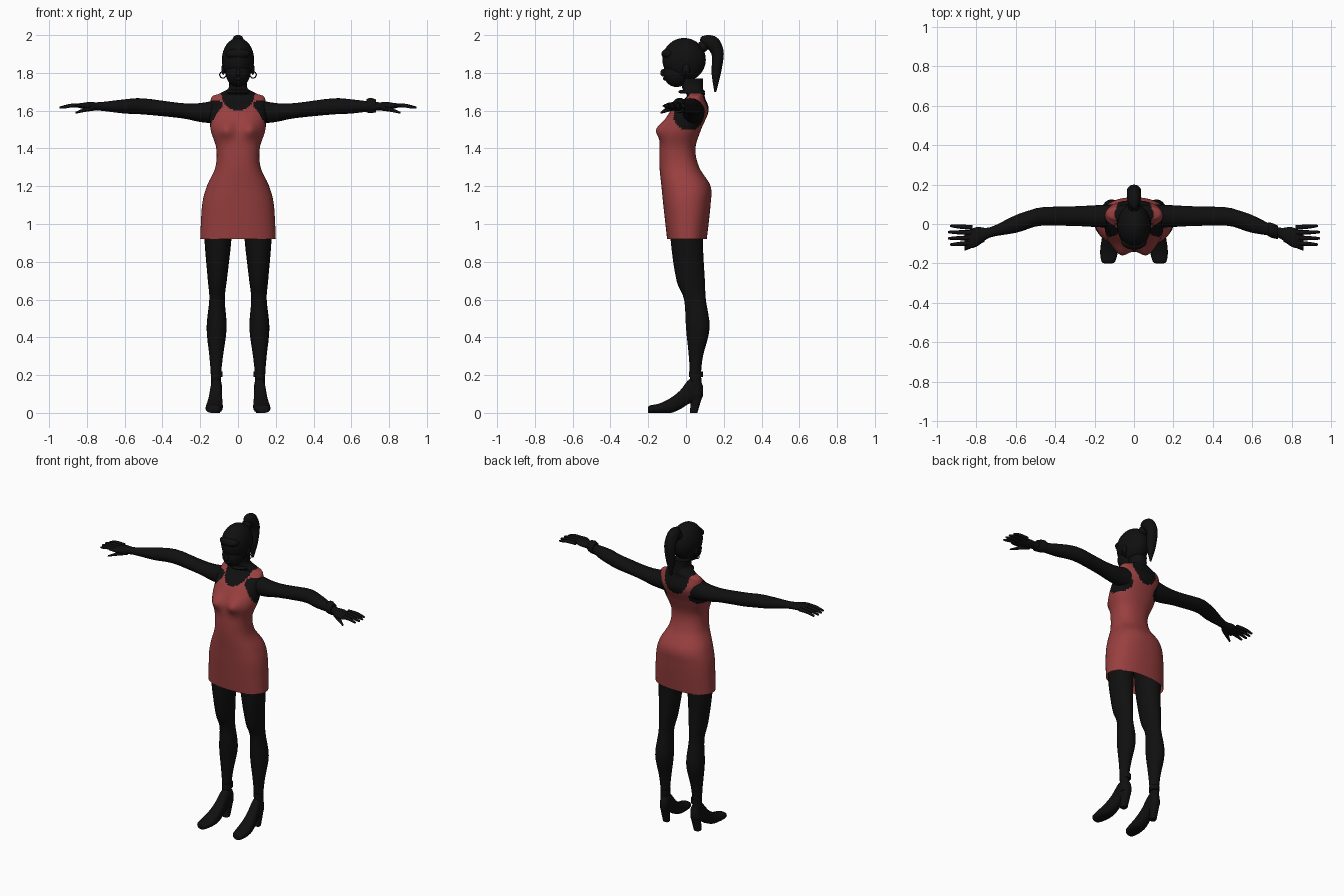
import bpy
import bmesh
from math import cos, sin, pi, exp, radians, copysign, hypot
from mathutils import Vector

cube = bpy.data.objects.get("Cube")
if cube:
    bpy.data.objects.remove(cube, do_unlink=True)


def material(name, color):
    mat = bpy.data.materials.new(name)
    mat.use_nodes = True
    mat.diffuse_color = color
    shader = mat.node_tree.nodes["Principled BSDF"]
    shader.inputs["Base Color"].default_value = color
    return mat


black = material("black", (.005, .005, .005, 1))
red = material("dress red", (.32, .05, .05, 1))
parts = []


def add_object(name, bm, mirror):
    """Turn the mesh into a named object, mirrored to the other side if asked."""
    bmesh.ops.recalc_face_normals(bm, faces=bm.faces)
    mesh = bpy.data.meshes.new(name)
    bm.to_mesh(mesh)
    bm.free()
    mesh.materials.append(black)
    mesh.materials.append(red)
    part = bpy.data.objects.new(name, mesh)
    bpy.context.collection.objects.link(part)
    if mirror:
        part.modifiers.new("mirror", 'MIRROR')
    parts.append(part)


def smooth_rows(rows, steps):
    """Pass a smooth curve through the section measurements."""
    rows = [Vector(row) for row in rows]
    padded = [rows[0]] + rows + [rows[-1]]
    result = []
    for before, start, end, after in zip(padded, padded[1:], padded[2:], padded[3:]):
        leave, arrive = (end - before) / 2, (after - start) / 2
        for step in range(steps):
            t = step / steps
            ease = t * t * (3 - 2 * t)
            result.append(start.lerp(end, ease) + leave * t * (1 - t) ** 2
                          - arrive * t * t * (1 - t))
    return result + [rows[-1]]


def loft(name, axis, rows, shape=None, mirror=False, sides=20, steps=4, power=2,
         open_start=False, rule=None):
    """Skin rounded sections; a row is position, half width, low edge, high edge."""
    bm = bmesh.new()
    rings = []
    for along, half, low, high in smooth_rows(rows, steps):
        ring = []
        for side in range(sides):
            angle = 2 * pi * side / sides
            c, s = cos(angle), sin(angle)
            across = half * copysign(abs(c) ** (2 / power), c)
            other = (low + high) / 2 + (high - low) / 2 * copysign(abs(s) ** (2 / power), s)
            point = Vector({'x': (along, across, other),
                            'y': (across, along, other),
                            'z': (across, other, along)}[axis])
            if shape:
                point = shape(point)
            point.z = max(point.z, 0)
            ring.append(bm.verts.new(point))
        rings.append(ring)
    for lower, upper in zip(rings, rings[1:]):
        for side in range(sides):
            follow = (side + 1) % sides
            bm.faces.new((lower[side], lower[follow], upper[follow], upper[side]))
    if not open_start:
        bm.faces.new(rings[0])
    bm.faces.new(rings[-1])
    if rule:
        for face in bm.faces:
            face.material_index = rule(face.calc_center_median())
    add_object(name, bm, mirror)


def ball(name, centre, size, mirror=False):
    bm = bmesh.new()
    bmesh.ops.create_uvsphere(bm, u_segments=24, v_segments=16, radius=1)
    bmesh.ops.scale(bm, vec=size, verts=bm.verts)
    bmesh.ops.translate(bm, vec=centre, verts=bm.verts)
    add_object(name, bm, mirror)


# Torso and dress: swell the bust, then cut neckline and armholes by rule
def bust(point):
    if point.y < 0:
        distance = hypot(abs(point.x) - .065, point.z - 1.5) / .045
        point.y -= .035 * exp(-distance ** 2)
    return point


def dress_rule(point):
    neck_depth = .1 if point.y < .04 else .14
    in_neck = hypot(point.x / .09, (1.7 - point.z) / neck_depth) < 1
    in_armhole = abs(point.x) > .08 and hypot(point.y - .015, point.z - 1.575) < .08
    return 0 if in_neck or in_armhole or point.z > 1.69 else 1


loft("torso_and_dress", 'z', [
    (.92, .2, -.1, .11), (1.1, .19, -.12, .13), (1.2, .165, -.13, .13),
    (1.3, .12, -.14, .07), (1.4, .115, -.14, .05), (1.5, .145, -.13, .08),
    (1.6, .15, -.08, .12), (1.67, .14, 0, .1), (1.69, .1, 0, .1),
    (1.72, .05, -.02, .09), (1.77, .05, -.02, .09)],
    shape=bust, sides=96, steps=10, power=2.3, open_start=True, rule=dress_rule)


# Legs lean inward towards the hips
def leg_line(point):
    return point + Vector((.12 - .015 * point.z, 0, 0))


loft("legs", 'z', [
    (.1, .026, .02, .09), (.2, .027, .02, .08), (.3, .036, .015, .09), (.45, .053, 0, .125),
    (.6, .041, -.01, .105), (.7, .05, -.05, .1), (.9, .07, -.08, .09), (1.1, .08, -.09, .1)],
    shape=leg_line, mirror=True)


# Shoes turn outward at the toe
def shoe_line(point):
    return point + Vector((.117 - .07 * point.y, 0, 0))


loft("shoes", 'y', [
    (.09, .015, .09, .14), (.07, .028, .06, .18), (.02, .03, .05, .18),
    (-.03, .036, .02, .12), (-.08, .042, 0, .08), (-.14, .045, 0, .05),
    (-.19, .035, 0, .04), (-.2, .02, 0, .03)], shape=shoe_line, mirror=True, power=2.5)
loft("heels", 'z', [(0, .02, .02, .06), (.1, .025, .03, .09)],
     shape=shoe_line, mirror=True, power=3)
loft("ankle_straps", 'z', [(.19, .03, .015, .09), (.22, .03, .015, .09)],
     shape=shoe_line, mirror=True)


# Arms bend forward at the elbow; heights are measured from the armpit line
def arm_line(point):
    return point + Vector((0, .04 - .33 * max(0, point.x - .48), 1.6))


loft("arms", 'x', [
    (.1, .06, -.07, .06), (.2, .055, -.06, .04), (.3, .05, -.04, .04), (.5, .046, -.02, .065),
    (.6, .045, -.015, .06), (.73, .026, 0, .045), (.8, .05, .005, .045), (.86, .04, .02, .03)],
    shape=arm_line, mirror=True)
loft("bracelet", 'x', [(.68, .035, -.01, .06), (.7, .038, -.012, .068), (.73, .034, -.01, .06)],
     shape=arm_line)

# Fingers fan out from the palm, the middle ones reaching furthest
for finger in range(4):
    spread = finger - 1.5
    reach = .95 - .01 * abs(spread)

    def finger_line(point):
        fan = spread * (.025 + .05 * (point.x - .8))
        return point + Vector((0, -.057 - fan, 1.62))

    loft("fingers_" + str(finger + 1), 'x', [
        (.82, .012, -.005, .02), (.88, .011, -.004, .018), (reach - .01, .007, -.01, .005),
        (reach, .003, -.006, 0)], shape=finger_line, mirror=True, sides=10)


def thumb_line(point):
    return point + Vector((0, -.07 - .6 * (point.x - .76), 1.6))


loft("thumbs", 'x', [(.76, .02, 0, .035), (.8, .018, -.005, .02), (.86, .006, -.016, -.006)],
     shape=thumb_line, mirror=True)

# Head with face and hair
ball("hair_cap", (0, -.01, 1.87), (.085, .115, .115))
ball("face", (0, -.05, 1.8), (.065, .07, .075))
ball("nose", (0, -.12, 1.8), (.012, .016, .02))
ball("lips", (0, -.11, 1.77), (.02, .012, .01))
ball("fringe", (0, -.09, 1.9), (.065, .04, .03))
ball("ears", (.078, 0, 1.82), (.01, .02, .03), mirror=True)
ball("hair_tie", (0, .09, 1.94), (.03, .03, .03))
loft("ponytail", 'z', [
    (1.7, .005, .15, .16), (1.8, .03, .135, .185), (1.9, .036, .135, .2),
    (1.96, .035, .08, .185), (1.99, .024, .08, .16), (2, .01, .11, .13)])

# Necklace and hoop earrings
loft("necklace", 'z', [(1.69, .06, -.03, .095), (1.7, .065, -.04, .1), (1.71, .06, -.03, .095)])
bpy.ops.mesh.primitive_torus_add(major_segments=16, minor_segments=6, major_radius=.017,
                                 minor_radius=.003, location=(.08, 0, 1.79),
                                 rotation=(pi / 2, 0, 0))
earrings = bpy.context.object
earrings.name = "earrings"
earrings.data.materials.append(black)
bpy.ops.object.transform_apply(location=True, rotation=True)
earrings.modifiers.new("mirror", 'MIRROR')
parts.append(earrings)

# Smooth shading
bpy.ops.object.select_all(action='DESELECT')
for part in parts:
    part.select_set(True)
bpy.context.view_layer.objects.active = parts[0]
bpy.ops.object.shade_smooth_by_angle(angle=radians(50))
